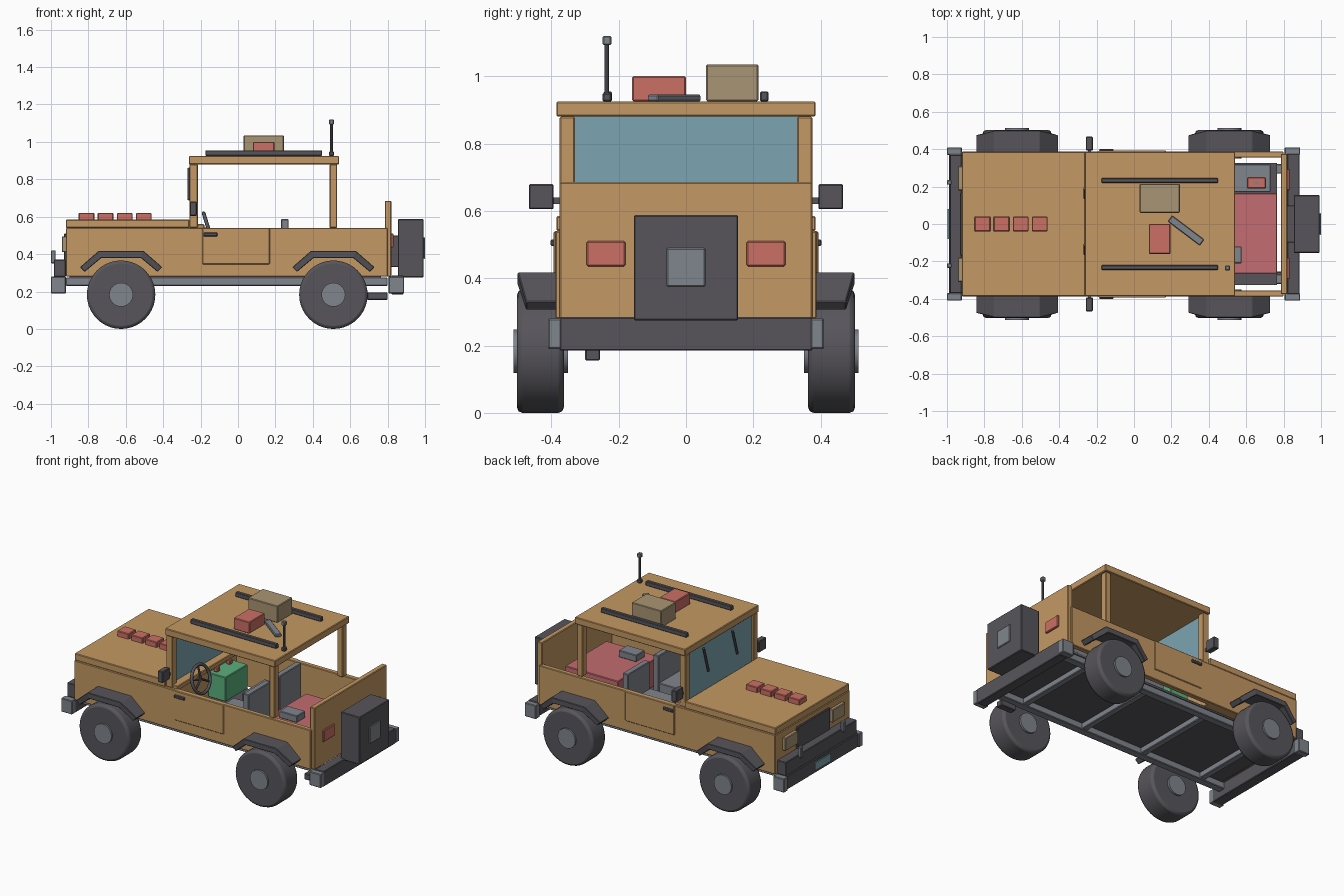
import bpy, bmesh, math
from mathutils import Matrix, Vector

cube = bpy.data.objects.get("Cube")
if cube:
    bpy.data.objects.remove(cube)


def material(name, hex_color):
    rgb = [int(hex_color[i:i + 2], 16) / 255 for i in (0, 2, 4)]
    color = [((c + .055) / 1.055) ** 2.4 for c in rgb] + [1]
    mat = bpy.data.materials.new(name)
    mat.use_nodes = True
    mat.diffuse_color = color
    mat.node_tree.nodes["Principled BSDF"].inputs["Base Color"].default_value = color
    return mat


tan = material("body tan", "C49963")
dark = material("dark rubber", "57555B")
grey = material("steel grey", "80868D")
red = material("signal red", "CB7065")
rose = material("bedding rose", "C36C70")
khaki = material("canvas khaki", "A99574")
glass = material("glass blue", "7CA5B2")
green = material("crate green", "5BAF7C")


def add_object(name, mat, bm, bevel=0.0, segments=1):
    bmesh.ops.recalc_face_normals(bm, faces=bm.faces)
    mesh = bpy.data.meshes.new(name)
    bm.to_mesh(mesh)
    bm.free()
    mesh.materials.append(mat)
    obj = bpy.data.objects.new(name, mesh)
    bpy.context.collection.objects.link(obj)
    if bevel:
        mod = obj.modifiers.new("soft edges", "BEVEL")
        mod.width = bevel
        mod.segments = segments
        mod.limit_method = "ANGLE"
    return obj


def box(name, mat, x, y, z, bevel=.004):
    """Box from low and high limits on each axis."""
    bm = bmesh.new()
    bmesh.ops.create_cube(bm, size=1)
    for v in bm.verts:
        v.co = [sum(r) / 2 + c * (r[1] - r[0]) for c, r in zip(v.co, (x, y, z))]
    return add_object(name, mat, bm, bevel)


SIDES = (("driver_side", -1), ("passenger_side", 1))


def pair(name, mat, x, y, z, bevel=.004):
    """The same box on both sides of the vehicle."""
    for side, s in SIDES:
        box(side + "_" + name, mat, x, sorted((s * y[0], s * y[1])), z, bevel)


def rod(name, mat, start, end, radius, sides=12, bevel=0.0, smooth=True):
    start, end = Vector(start), Vector(end)
    bm = bmesh.new()
    axis = end - start
    turn = axis.to_track_quat("Z", "Y").to_matrix().to_4x4()
    bmesh.ops.create_cone(bm, cap_ends=True, segments=sides, radius1=radius,
                          radius2=radius, depth=axis.length,
                          matrix=Matrix.Translation((start + end) / 2) @ turn)
    obj = add_object(name, mat, bm, bevel, 2)
    if smooth:
        bpy.ops.object.select_all(action="DESELECT")
        obj.select_set(True)
        bpy.context.view_layer.objects.active = obj
        bpy.ops.object.shade_smooth_by_angle(angle=math.radians(35))
    return obj


def fender(name, center_x, s):
    """Bent strip over a wheel, a little narrower at its two ends."""
    bm = bmesh.new()
    sections = []
    stations = ((-.22, .33, -.195, .305, .475), (-.12, .417, -.105, .38, .5),
                (.12, .417, .105, .38, .5), (.22, .33, .195, .305, .475))
    for xo, zo, xi, zi, out in stations:
        corners = ((xo, .37, zo), (xo, out, zo), (xi, out, zi), (xi, .37, zi))
        sections.append([bm.verts.new((center_x + x, s * y, z)) for x, y, z in corners])
    for a, b in zip(sections, sections[1:]):
        for i in range(4):
            j = (i + 1) % 4
            bm.faces.new((a[i], a[j], b[j], b[i]))
    bm.faces.new(sections[0])
    bm.faces.new(sections[-1])
    add_object(name, dark, bm, .003)


# Body shell
box("engine_bay", tan, (-.92, -.26), (-.38, .38), (.28, .54))
box("hood", tan, (-.92, -.26), (-.385, .385), (.54, .585))
pair("body_wall", tan, (-.92, .8), (.355, .388), (.28, .54))
box("tailgate", tan, (.785, .82), (-.375, .375), (.28, .685))
box("windshield_cowl", tan, (-.26, -.18), (-.37, .37), (.53, .56))
box("roof", tan, (-.262, .54), (-.385, .385), (.88, .925))
pair("windshield_pillar", tan, (-.26, -.215), (.33, .375), (.54, .88))
pair("rear_pillar", tan, (.49, .53), (.33, .375), (.54, .88))
box("windshield_glass", glass, (-.245, -.235), (-.335, .335), (.55, .88), 0)

# Doors, handles and mirrors
pair("door", tan, (-.19, .17), (.38, .393), (.345, .54))
pair("door_handle", dark, (-.185, -.11), (.39, .402), (.495, .515))
pair("mirror_arm", dark, (-.245, -.23), (.37, .4), (.62, .64), 0)
pair("mirror", dark, (-.257, -.22), (.393, .467), (.605, .68))

# Wipers
for number, y in enumerate((-.16, .14)):
    rod("wiper_%d" % number, dark, (-.262, y, .69), (-.262, y + .05, .86), .008, 6, smooth=False)

# Wheels and fenders
for axle, x in (("front", -.625), ("rear", .51)):
    for side, s in SIDES:
        label = axle + "_" + side
        rod(label + "_tyre", dark, (x, s * .363, .183), (x, s * .502, .183), .183, 40, .016)
        rod(label + "_hub", grey, (x, s * .35, .183), (x, s * .513, .183), .064, 24)
        fender(label + "_fender", x, s)

# Chassis and floor
box("floor", dark, (-.9, .765), (-.325, .325), (.27, .285), 0)
pair("chassis_rail", grey, (-.92, .8), (.27, .32), (.23, .275))
for number, x in enumerate((-.75, -.3, .15, .6)):
    box("cross_member_%d" % number, grey, (x - .02, x + .02), (-.28, .28), (.235, .275))
box("exhaust", dark, (.69, .8), (-.3, -.255), (.155, .195))

# Front end
box("front_bumper", dark, (-.99, -.92), (-.38, .38), (.19, .28))
pair("front_bumper_cap", grey, (-1, -.92), (.37, .41), (.19, .28))
box("front_bar", dark, (-.985, -.92), (-.37, .37), (.28, .37))
box("grille", dark, (-.93, -.915), (-.17, .17), (.36, .51))
pair("headlight", khaki, (-.942, -.915), (.18, .31), (.41, .495))
pair("bar_upright", grey, (-1, -.975), (.21, .235), (.35, .42))
box("front_plate", glass, (-.997, -.988), (-.08, .08), (.21, .26), 0)

# Rear end
box("rear_bumper", dark, (.82, .885), (-.375, .375), (.185, .285))
pair("rear_bumper_cap", grey, (.805, .888), (.37, .41), (.19, .28))
box("spare_mount", dark, (.815, .86), (-.1, .1), (.33, .5))
box("spare_case", dark, (.855, .993), (-.155, .155), (.275, .587))
box("spare_case_plate", grey, (.99, 1), (-.058, .058), (.375, .49))
pair("tail_light", red, (.815, .832), (.18, .295), (.435, .51))

# Roof load
pair("roof_rail", dark, (-.175, .45), (.22, .245), (.925, .955))
box("roof_canvas_box", khaki, (.03, .245), (.06, .215), (.925, 1.035))
box("roof_red_box", red, (.08, .195), (-.16, 0), (.925, 1))
bar = box("roof_loose_bar", grey, (-.107, .107), (-.02, .02), (.925, .945))
bar.location = (.278, -.035, 0)
bar.rotation_euler.z = math.radians(-37)
rod("antenna", dark, (.5, -.235, .92), (.5, -.235, 1.1), .007, 8)
box("antenna_base", dark, (.487, .513), (-.248, -.222), (.925, .95))
box("antenna_tip", grey, (.487, .513), (-.248, -.222), (1.092, 1.12))

# Blocks along the hood
for number in range(4):
    x = -.81 + number * .102
    box("hood_block_%d" % number, red, (x - .042, x + .042), (-.04, .04), (.58, .62))

# Seats
pair("seat_cushion", grey, (0, .23), (.045, .275), (.285, .41))
pair("seat_back", grey, (.23, .27), (.045, .275), (.29, .587))

# Crate beside the dash
box("dash_crate", green, (-.22, -.09), (0, .23), (.34, .5))
box("crate_block_rear", red, (-.2, -.17), (.03, .06), (.5, .53))
box("crate_block_front", red, (-.2, -.17), (.16, .19), (.5, .53))

# Steering wheel
bpy.ops.mesh.primitive_torus_add(major_radius=.088, minor_radius=.01,
                                 major_segments=24, minor_segments=8)
wheel = bpy.context.object
wheel.name = "steering_wheel"
wheel.data.materials.append(dark)
wheel.location = (-.158, -.16, .535)
wheel.rotation_euler.y = math.radians(73)
bpy.ops.object.shade_smooth()
hub = Vector(wheel.location)
for number in range(3):
    angle = math.tau * number / 3
    tip = Vector((-.27 * math.cos(angle), math.sin(angle), math.cos(angle))) * .086
    rod("steering_spoke_%d" % number, dark, hub, hub + tip, .007, 6)
rod("steering_column", dark, hub, (-.24, -.16, .51), .012, 8)

# Rear load
box("mattress", rose, (.38, .765), (-.265, .165), (.285, .46))
box("mattress_box", grey, (.445, .575), (-.21, -.12), (.46, .505))
box("side_locker", grey, (.4, .73), (.17, .32), (.285, .34))
box("small_red_case", red, (.605, .705), (.19, .25), (.34, .39))
box("small_case_latch", grey, (.645, .665), (.21, .23), (.385, .395), 0)
